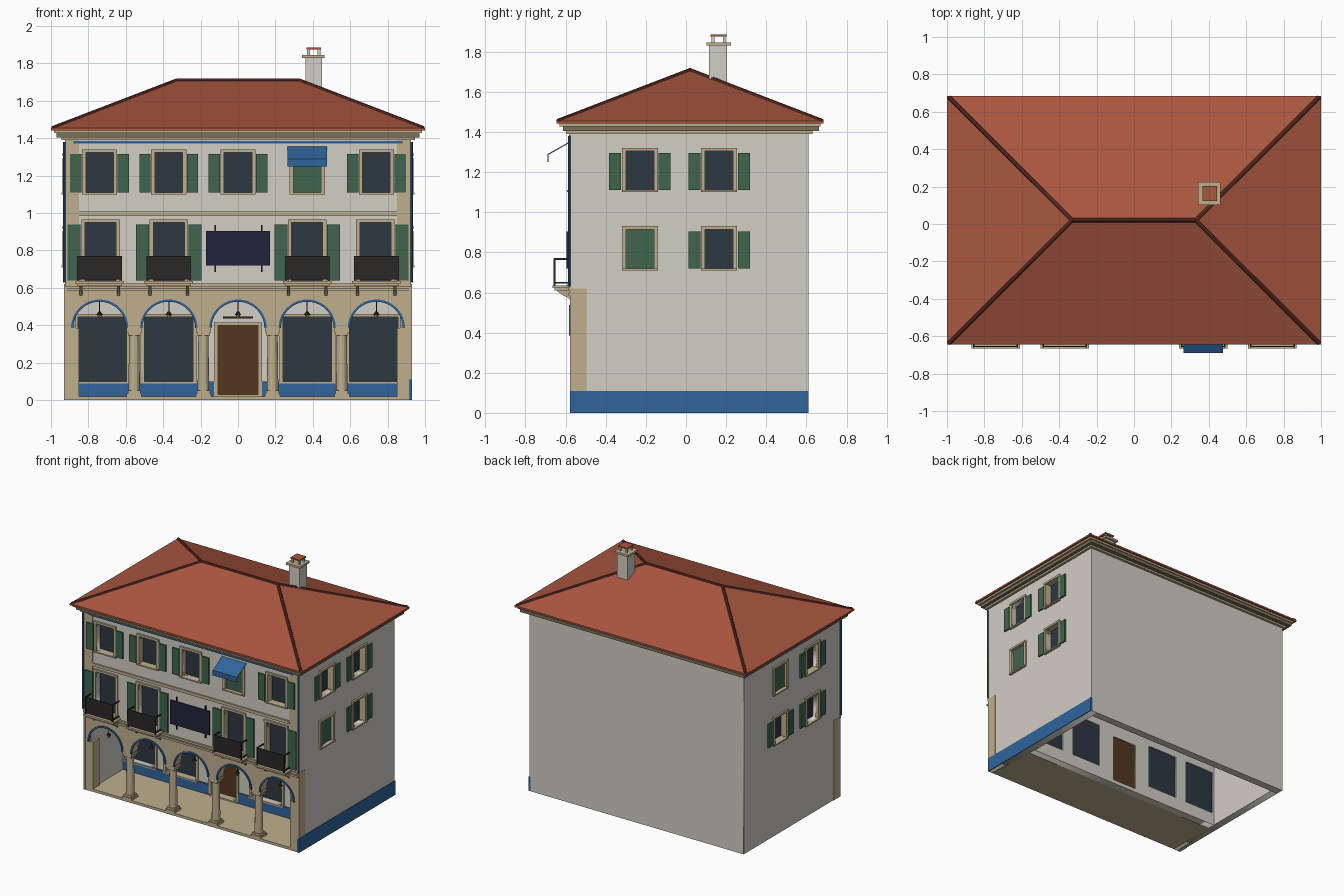
import bpy, bmesh, math
from mathutils import Vector

if "Cube" in bpy.data.objects:
    bpy.data.objects.remove(bpy.data.objects["Cube"])

COL = dict(wall=(.65, .62, .56), tan=(.52, .43, .27), roof=(.40, .095, .05), ridge=(.13, .03, .02),
           blue=(.03, .13, .33), green=(.05, .13, .074), glass=(.026, .038, .053), iron=(.023, .021, .02),
           door=(.09, .036, .014), navy=(.016, .017, .042), gold=(.6, .35, .05), soffit=(.2, .16, .1))
MAT = {}
for n, c in COL.items():
    MAT[n] = bpy.data.materials.new(n)
    MAT[n].diffuse_color = (*c, 1)

# each wall plane maps (along, height, outward) to world space
FACE = {'front': lambda u, z, d: (u, -.575 - d, z), 'arcade': lambda u, z, d: (u, -.17 - d, z),
        'right': lambda u, z, d: (.925 + d, u, z), 'left': lambda u, z, d: (-.925 - d, u, z),
        'back': lambda u, z, d: (u, .61 + d, z)}


def finish(name, bm, mat):
    bmesh.ops.recalc_face_normals(bm, faces=bm.faces)
    me = bpy.data.meshes.new(name)
    bm.to_mesh(me)
    bm.free()
    me.materials.append(MAT[mat])
    ob = bpy.data.objects.new(name, me)
    bpy.context.collection.objects.link(ob)
    return ob


def hull_box(bm, pts):
    v = [bm.verts.new(p) for p in pts]
    for f in ((0, 1, 3, 2), (4, 6, 7, 5), (0, 4, 5, 1), (2, 3, 7, 6), (0, 2, 6, 4), (1, 5, 7, 3)):
        bm.faces.new([v[i] for i in f])


def panels(name, face, mat, *boxes):
    """Boxes given as u0, u1, z0, z1, d0, d1 on a wall plane."""
    bm = bmesh.new()
    for u0, u1, z0, z1, d0, d1 in boxes:
        hull_box(bm, [FACE[face](u, z, d) for u in (u0, u1) for z in (z0, z1) for d in (d0, d1)])
    return finish(name, bm, mat)


def block(name, mat, *boxes):
    """Boxes given as x0, x1, y0, y1, z0, z1."""
    bm = bmesh.new()
    for x0, x1, y0, y1, z0, z1 in boxes:
        hull_box(bm, [(x, y, z) for x in (x0, x1) for y in (y0, y1) for z in (z0, z1)])
    return finish(name, bm, mat)


def sheet(name, face, mat, outline, holes=(), thick=.06, front=0):
    """Flat wall with openings: filled 2D curve, extruded and set on a wall plane."""
    cu = bpy.data.curves.new(name, 'CURVE')
    cu.dimensions, cu.fill_mode, cu.extrude = '2D', 'BOTH', thick / 2
    rects = [[(a, c), (b, c), (b, d), (a, d)] for a, b, c, d in holes]
    for pts in [outline] + rects:
        sp = cu.splines.new('POLY')
        sp.points.add(len(pts) - 1)
        for p, q in zip(sp.points, pts):
            p.co = (*q, 0, 1)
        sp.use_cyclic_u = True
    tmp = bpy.data.objects.new(name, cu)
    bpy.context.collection.objects.link(tmp)
    dg = bpy.context.evaluated_depsgraph_get()
    me = bpy.data.meshes.new_from_object(tmp.evaluated_get(dg))
    bm = bmesh.new()
    bm.from_mesh(me)
    bpy.data.objects.remove(tmp)
    bmesh.ops.remove_doubles(bm, verts=bm.verts, dist=1e-5)
    for v in bm.verts:
        v.co = FACE[face](v.co.x, v.co.y, v.co.z - thick / 2 + front)
    return finish(name, bm, mat)


def rod(name, mat, a, b, r, r2=None, n=8):
    a, b = Vector(a), Vector(b)
    bm = bmesh.new()
    bmesh.ops.create_cone(bm, cap_ends=True, segments=n, radius1=r, radius2=r if r2 is None else r2,
                          depth=(b - a).length)
    q = (b - a).to_track_quat('Z', 'Y')
    for v in bm.verts:
        v.co = q @ v.co + (a + b) / 2
    return finish(name, bm, mat)


def rect(a, b, c, d):
    return [(a, c), (b, c), (b, d), (a, d)]


def arc(c, r, z, n=20):
    return [(c + r * math.cos(math.pi * i / n), z + r * math.sin(math.pi * i / n)) for i in range(n + 1)]


def window(face, u, z0, z1, h, shut='LR', sw=.06, pane='glass', name='window'):
    """Frame, pane and shutters; returns the wall opening."""
    f = .02
    panels(name + '_frame', face, 'tan', (u - h - f, u - h, z0, z1, -.04, .01), (u + h, u + h + f, z0, z1, -.04, .01),
           (u - h - f, u + h + f, z1, z1 + .016, -.04, .014), (u - h - f, u + h + f, z0 - .01, z0, -.04, .018))
    closed = shut == 'closed'
    panels(name + '_pane', face, 'green' if closed else pane,
           (u - h, u + h, z0, z1, -.05, -.01 if closed else -.04))
    if not closed:
        for key, s in (('L', -1), ('R', 1)):
            if key in shut:
                a, b = sorted((u + s * (h + f + .003), u + s * (h + f + .003 + sw)))
                panels(name + '_shutter', face, 'green', (a, b, z0, z1 - .01, .002, .014))
    return (u - h, u + h, z0, z1)


# upper front wall
bays = [-.74, -.37, 0, .37, .74]
holes = [window('front', u, 1.11, 1.325, .074, 'closed' if u == .37 else 'LR') for u in bays]
holes += [window('front', u, .64, .95, .083, s, .07, name='balcony_window')
          for u, s in ((-.735, 'L'), (-.37, 'LR'), (.37, 'LR'), (.735, 'R'))]
sheet('upper_front_wall', 'front', 'wall', rect(-.924, .924, .61, 1.40), holes)

# side walls and back wall
for face in ('right', 'left'):
    holes = []
    for u in (-.23, .165):
        for z in (.72, 1.11):
            closed = (u, z) == ((-.23, .72) if face == 'right' else (.165, 1.11))
            holes.append(window(face, u, z, z + .195, .07, 'closed' if closed else 'LR'))
    sheet(face + '_side_wall', face, 'wall', rect(-.574, .609, 0, 1.40), holes)
    panels('side_corner_facing', face, 'tan', (-.578, -.495, .11 if face == 'right' else 0, .62, -.01, .004))
panels('right_plinth', 'right', 'blue', (-.577, .61, 0, .11, -.01, .006))
panels('back_wall', 'back', 'wall', (-.924, .924, 0, 1.40, -.06, 0))

# wall behind the arcade, with shop windows and a door
holes = [window('arcade', u, .10, .445, .13, '', name='shop_window') for u in (-.725, -.37, .37, .725)]
holes.append(window('arcade', 0, .03, .40, .107, '', pane='door', name='entrance'))
sheet('arcade_back_wall', 'arcade', 'wall', rect(-.87, .87, 0, .62), holes)
panels('arcade_plinth', 'arcade', 'blue', (-.865, -.127, .02, .10, 0, .012), (.127, .865, .02, .10, 0, .012))
panels('entrance_sign_bar', 'arcade', 'iron', (-.08, .08, .437, .447, 0, .04))
block('arcade_floor', 'tan', (-.92, .92, -.574, -.17, 0, .02))
block('arcade_ceiling', 'wall', (-.87, .87, -.50, -.17, .585, .615))

# arcade front with five arches
outline = rect(-.925, .925, .385, .62)
outline = [outline[0], outline[3], outline[2], outline[1]]
for c in reversed(bays):
    outline += arc(c, .145, .385)
sheet('arcade_arches', 'front', 'tan', outline, thick=.08)
for c in bays:
    sheet('arch_trim', 'front', 'blue', arc(c, .153, .385) + arc(c, .141, .385)[::-1], thick=.012, front=.008)
for s in (-1, 1):
    a, b = sorted((s * .85, s * .925))
    panels('arcade_end_pier', 'front', 'tan', (a, b, 0, .385, -.08, 0))
    panels('corner_strip', 'front', 'tan', (a, b, .62, 1.39, -.01, .006))
    rod('downpipe', 'blue', (s * .929, -.582, .63), (s * .929, -.582, 1.38), .006)

# columns
for x in (-.555, -.185, .185, .555):
    y = -.535
    block('column_base', 'tan', (x - .04, x + .04, y - .04, y + .04, 0, .035), (x - .034, x + .034, y - .034, y + .034, .035, .05))
    rod('column_shaft', 'tan', (x, y, .05), (x, y, .35), .031, .027, 12)
    block('column_capital', 'tan', (x - .034, x + .034, y - .034, y + .034, .345, .362), (x - .04, x + .04, y - .04, y + .04, .362, .386))

# hanging lamps
for x in bays:
    rod('lamp_rod', 'iron', (x, -.535, .465), (x, -.535, .53), .003, n=6)
    rod('lamp_shade', 'iron', (x, -.535, .455), (x, -.535, .475), .018, .005)
    rod('lamp_glass', 'gold', (x, -.535, .437), (x, -.535, .455), .007, .012)

# string courses and frieze line
panels('lower_string_course', 'front', 'tan', (-.925, .925, .585, .6, 0, .01), (-.925, .925, .608, .624, 0, .014))
panels('upper_string_course', 'front', 'tan', (-.85, .85, .985, 1.008, 0, .01))
panels('frieze_line', 'front', 'blue', (-.88, .88, 1.373, 1.386, 0, .008))

# balconies
for c in (-.74, -.37, .37, .74):
    panels('balcony_slab', 'front', 'tan', (c - .13, c + .13, .622, .636, 0, .09), (c - .12, c + .12, .61, .622, 0, .08))
    for s in (-.1, .1):
        bm = bmesh.new()
        prof = [(0, .56), (.015, .575), (.045, .59), (.07, .61), (0, .61)]
        f = bm.faces.new([bm.verts.new(FACE['front'](c + s - .008, z, d)) for d, z in prof])
        ext = bmesh.ops.extrude_face_region(bm, geom=[f])['geom']
        bmesh.ops.translate(bm, vec=(.016, 0, 0), verts=[g for g in ext if isinstance(g, bmesh.types.BMVert)])
        finish('balcony_bracket', bm, 'tan')
    panels('balcony_railing', 'front', 'iron', (c - .12, c + .12, .645, .77, .078, .083),
           *[(c + s - .004, c + s + .004, z, z + .008, 0, .083) for s in (-.116, .116) for z in (.645, .763)],
           *[(c + s - .004, c + s + .004, .635, .77, .076, .085) for s in (-.116, .116)])

# blank sign board on two posts
panels('sign_board', 'front', 'navy', (-.17, .17, .72, .905, .01, .02))
panels('sign_posts', 'front', 'iron', *[(x - .004, x + .004, .685, .935, 0, .012) for x in (-.122, .128)])

# awning: sloped sheet with a valance and side arms
bm = bmesh.new()
prof = [(0, 1.355), (.115, 1.29), (.115, 1.25), (.111, 1.25), (.111, 1.286), (0, 1.349)]
f = bm.faces.new([bm.verts.new(FACE['front'](.265, z, d)) for d, z in prof])
ext = bmesh.ops.extrude_face_region(bm, geom=[f])['geom']
bmesh.ops.translate(bm, vec=(.21, 0, 0), verts=[g for g in ext if isinstance(g, bmesh.types.BMVert)])
finish('awning', bm, 'blue')

# eaves cornice
block('cornice', 'tan', (-.945, .945, -.597, .63, 1.39, 1.405), (-.985, .985, -.63, .67, 1.428, 1.445))
block('cornice_soffit', 'soffit', (-.97, .97, -.612, .662, 1.404, 1.429))

# hip roof with ridge tiles
bm = bmesh.new()
eave = [(-1, -.645), (1, -.645), (1, .685), (-1, .685)]
lo = [bm.verts.new((x, y, 1.442)) for x, y in eave]
up = [bm.verts.new((x, y, 1.455)) for x, y in eave]
r0, r1 = bm.verts.new((-.33, .02, 1.71)), bm.verts.new((.33, .02, 1.71))
bm.faces.new(lo)
for i in range(4):
    bm.faces.new((lo[i], lo[(i + 1) % 4], up[(i + 1) % 4], up[i]))
for f in ((up[0], up[1], r1, r0), (up[1], up[2], r1), (up[2], up[3], r0, r1), (up[3], up[0], r0)):
    bm.faces.new(f)
finish('hip_roof', bm, 'roof')
rod('ridge_tiles', 'ridge', (-.33, .02, 1.708), (.33, .02, 1.708), .011)
for x, y in eave:
    e = .33 if x > 0 else -.33
    rod('hip_tiles', 'ridge', (x * .99, y * .99, 1.455), (e, .02, 1.708), .011)

# chimney
block('chimney_stack', 'wall', (.36, .45, .115, .205, 1.55, 1.832))
block('chimney_cap', 'tan', (.342, .462, .102, .224, 1.83, 1.846))
block('chimney_posts', 'wall', *[(x, x + .014, y, y + .014, 1.845, 1.876) for x in (.37, .426) for y in (.128, .184)])
block('chimney_cover', 'roof', (.365, .445, .123, .203, 1.875, 1.886))

for m in bpy.data.materials:
    if m.users and not m.is_grease_pencil:
        m.use_nodes = True
        m.node_tree.nodes["Principled BSDF"].inputs["Base Color"].default_value = m.diffuse_color
